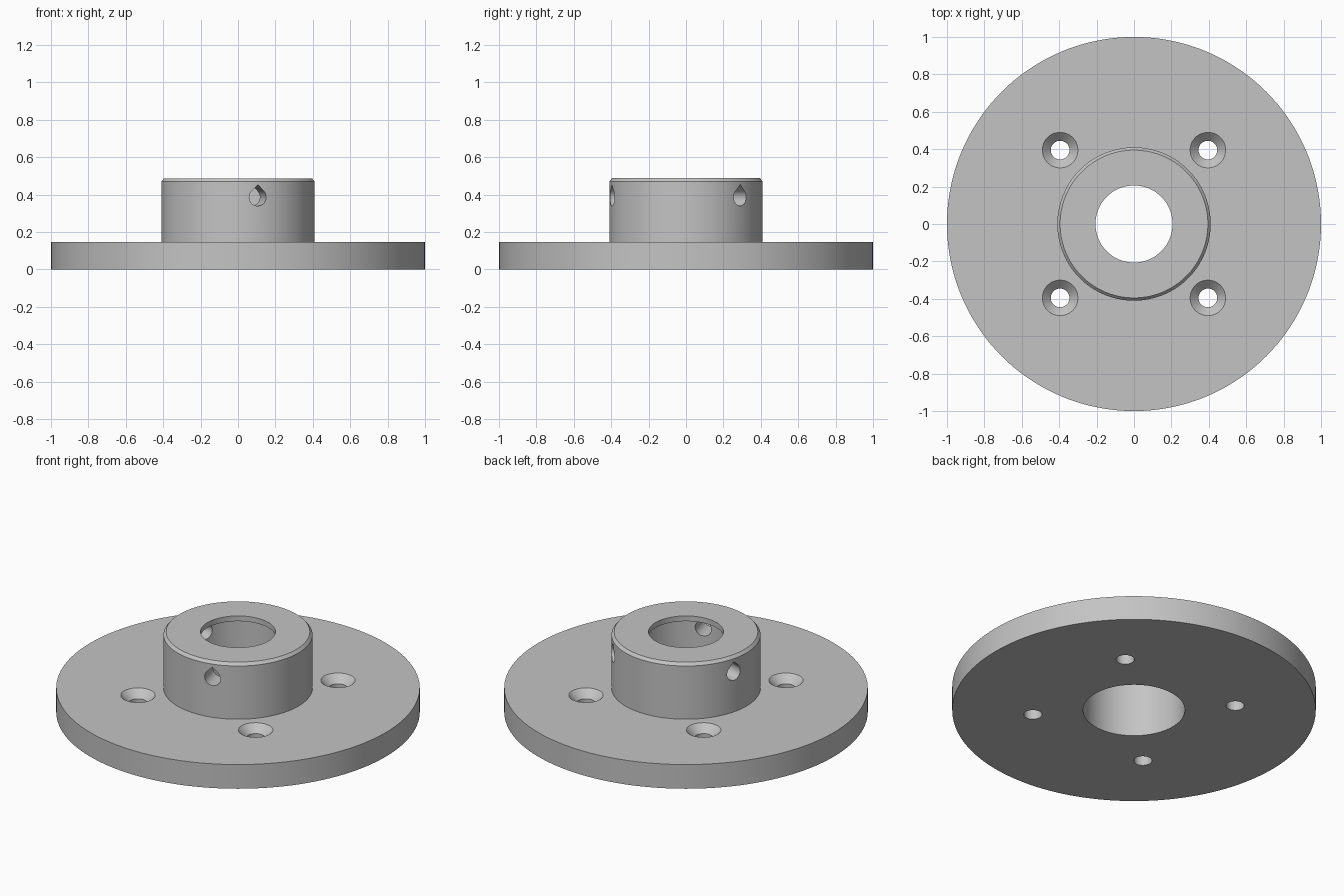
import bpy
import bmesh
from math import cos, sin, pi, radians
from mathutils import Matrix, Vector

cube = bpy.data.objects.get("Cube")
if cube:
    bpy.data.objects.remove(cube, do_unlink=True)

# Single plain grey finish
GREY = (0.55, 0.55, 0.55, 1)
grey = bpy.data.materials.new("plain grey")
grey.use_nodes = True
grey.diffuse_color = GREY
grey.node_tree.nodes["Principled BSDF"].inputs["Base Color"].default_value = GREY


def finish(name, bm):
    bmesh.ops.recalc_face_normals(bm, faces=bm.faces[:])
    mesh = bpy.data.meshes.new(name)
    bm.to_mesh(mesh)
    bm.free()
    mesh.materials.append(grey)
    obj = bpy.data.objects.new(name, mesh)
    bpy.context.collection.objects.link(obj)
    return obj


def lathe(name, profile, steps, closed):
    """Revolve (radius, height) points about the z axis."""
    bm = bmesh.new()
    verts = [bm.verts.new((r, 0, z)) for r, z in profile]
    pairs = list(zip(verts, verts[1:]))
    if closed:
        pairs.append((verts[-1], verts[0]))
    edges = [bm.edges.new(p) for p in pairs]
    bmesh.ops.spin(bm, geom=verts + edges, cent=(0, 0, 0), axis=(0, 0, 1),
                   angle=2 * pi, steps=steps)
    bmesh.ops.remove_doubles(bm, verts=bm.verts[:], dist=1e-5)
    return finish(name, bm)


def teardrop(name, radius, start, end):
    """Radial prism along +x: round below, pointed on top."""
    bm = bmesh.new()
    arc = [radians(135 + 270 * i / 30) for i in range(31)]
    outline = [(radius * cos(a), radius * sin(a)) for a in arc]
    outline.append((0, radius * 2 ** 0.5))
    face = bm.faces.new([bm.verts.new((start, y, z)) for y, z in outline])
    grown = bmesh.ops.extrude_face_region(bm, geom=[face])["geom"]
    moved = [v for v in grown if isinstance(v, bmesh.types.BMVert)]
    bmesh.ops.translate(bm, verts=moved, vec=Vector((end - start, 0, 0)))
    return finish(name, bm)


def cut(target, cutter):
    mod = target.modifiers.new("hole", 'BOOLEAN')
    mod.operation = 'DIFFERENCE'
    mod.solver = 'EXACT'
    mod.object = cutter
    cutter.hide_render = True
    bpy.context.view_layer.objects.active = target
    bpy.ops.object.modifier_apply(modifier=mod.name)
    bpy.data.objects.remove(cutter, do_unlink=True)


# Disc and chamfered hub, with a stepped bore under a thin top lip
PLATE, TOP, LIP = 0.147, 0.487, 0.455
flange = lathe("flanged_hub", [
    (0.28, 0), (1, 0), (1, PLATE), (0.41, PLATE), (0.41, TOP - 0.017),
    (0.395, TOP), (0.206, TOP), (0.206, LIP), (0.28, LIP)], 144, True)

# Four countersunk screw holes in the disc
for x in (-0.395, 0.395):
    for y in (-0.395, 0.395):
        hole = lathe("screw_hole_cutter", [
            (0, -0.1), (0.05, -0.1), (0.05, PLATE - 0.045),
            (0.095, PLATE), (0.095, 0.25), (0, 0.25)], 48, False)
        hole.data.transform(Matrix.Translation((x, y, 0)))
        cut(flange, hole)

# Three teardrop set-screw holes around the hub
for k in range(3):
    hole = teardrop("set_screw_cutter", 0.047, 0.23, 0.6)
    hole.data.transform(Matrix.Translation((0, 0, 0.386))
                        @ Matrix.Rotation(radians(45 + 120 * k), 4, 'Z'))
    cut(flange, hole)

# Smooth round walls, crisp rims
bpy.ops.object.select_all(action='DESELECT')
flange.select_set(True)
bpy.context.view_layer.objects.active = flange
bpy.ops.object.shade_smooth_by_angle(angle=radians(30))
